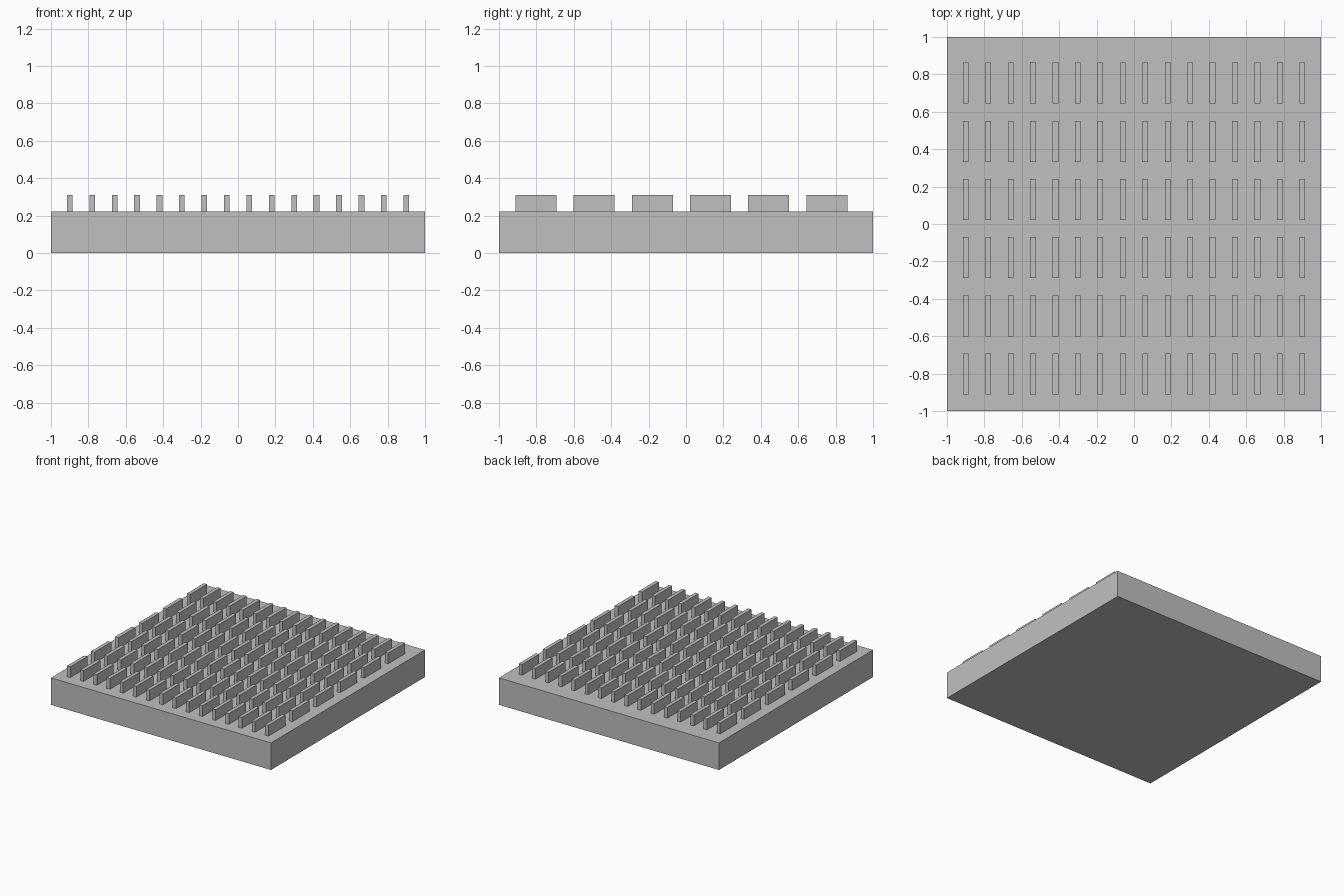
import bpy
import bmesh

cube = bpy.data.objects.get("Cube")
if cube:
    bpy.data.objects.remove(cube, do_unlink=True)

# One plain grey for the whole heat sink
GREY = (0.527, 0.527, 0.527, 1)
metal = bpy.data.materials.new("silver_grey")
metal.use_nodes = True
metal.diffuse_color = GREY
metal.node_tree.nodes["Principled BSDF"].inputs["Base Color"].default_value = GREY

BASE_TOP, FIN_TOP = 0.222, 0.31


def box(name, size, centre):
    """Flat-shaded box as a new object."""
    mesh = bpy.data.meshes.new(name)
    bm = bmesh.new()
    bmesh.ops.create_cube(bm, size=1)
    bmesh.ops.scale(bm, vec=size, verts=bm.verts)
    bm.to_mesh(mesh)
    bm.free()
    mesh.materials.append(metal)
    obj = bpy.data.objects.new(name, mesh)
    obj.location = centre
    bpy.context.collection.objects.link(obj)
    return obj


def repeat(obj, name, count, step):
    """Repeat an object at a constant offset."""
    mod = obj.modifiers.new(name, "ARRAY")
    mod.count = count
    mod.use_relative_offset = False
    mod.use_constant_offset = True
    mod.constant_offset_displace = step


# Solid base plate
box("base_plate", (2, 2, BASE_TOP), (0, 0, BASE_TOP / 2))

# Grid of cooling fins: sixteen columns, six rows
height = FIN_TOP - BASE_TOP
fins = box("cooling_fins", (0.03, 0.22, height), (-0.9, -0.802, BASE_TOP + height / 2))
repeat(fins, "columns", 16, (0.12, 0, 0))
repeat(fins, "rows", 6, (0, 0.311, 0))
